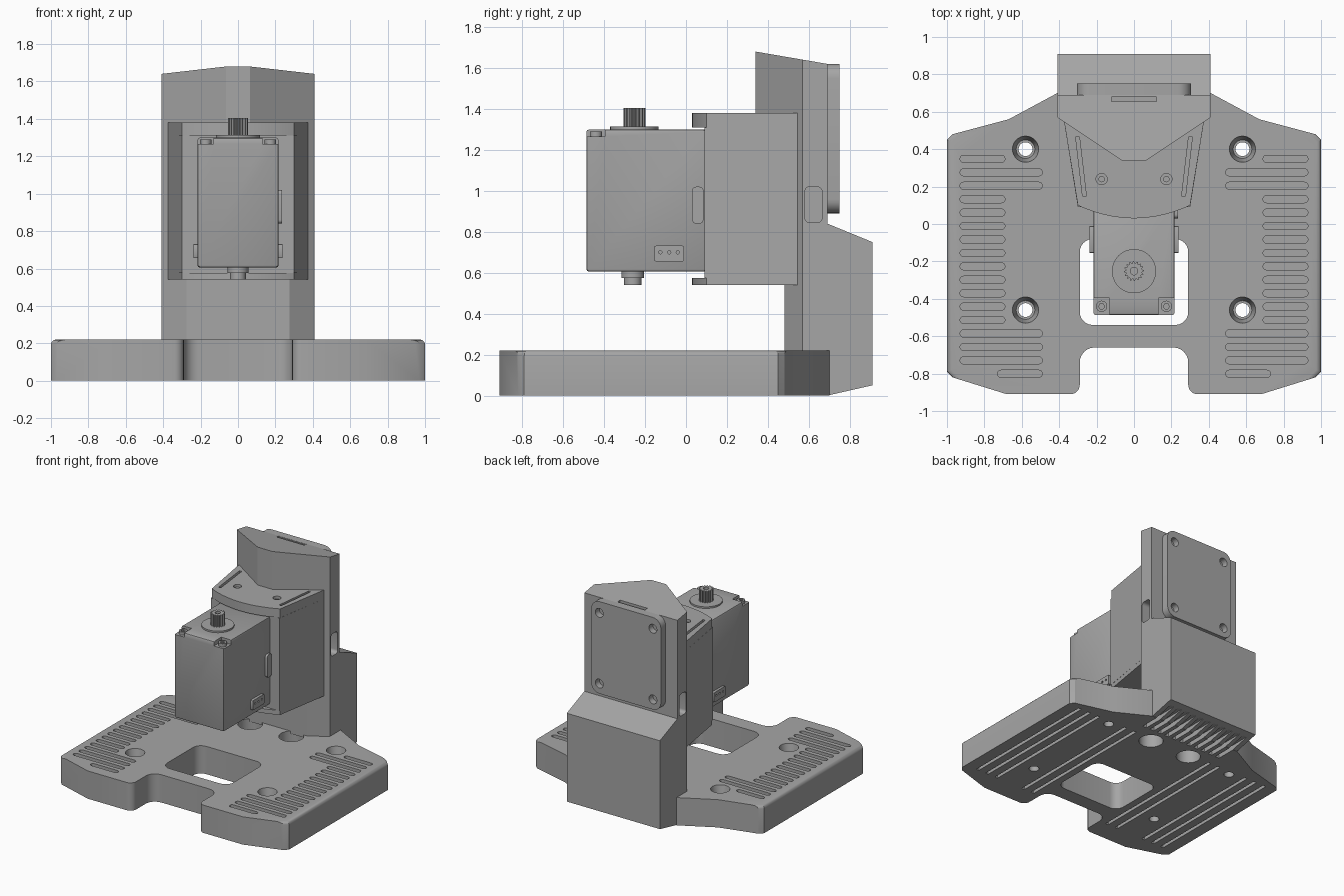
import bpy, bmesh, math
from mathutils import Matrix, Vector

old = bpy.data.objects.get("Cube")
if old:
    bpy.data.objects.remove(old)

grey = bpy.data.materials.new("plain grey")
grey.use_nodes = True
colour = (0.38, 0.38, 0.38, 1)
grey.diffuse_color = colour
grey.node_tree.nodes["Principled BSDF"].inputs["Base Color"].default_value = colour


# ---- helpers ----
def prism(bm, pts, a, b, axis="Z"):
    """Extrude a 2D outline from a to b along the axis."""
    place = {"X": lambda p, d: (d, p[0], p[1]),
             "Y": lambda p, d: (p[0], d, p[1]),
             "Z": lambda p, d: (p[0], p[1], d)}[axis]
    lo = [bm.verts.new(place(p, a)) for p in pts]
    hi = [bm.verts.new(place(p, b)) for p in pts]
    n = len(pts)
    faces = [bm.faces.new(lo[::-1]), bm.faces.new(hi)]
    faces += [bm.faces.new((lo[i], lo[(i + 1) % n], hi[(i + 1) % n], hi[i])) for i in range(n)]
    bmesh.ops.recalc_face_normals(bm, faces=faces)


def rounded(x0, x1, y0, y1, r, seg=6):
    pts = []
    corners = ((x1 - r, y1 - r), (x0 + r, y1 - r), (x0 + r, y0 + r), (x1 - r, y0 + r))
    for k, (cx, cy) in enumerate(corners):
        for i in range(seg + 1):
            t = math.pi / 2 * (k + i / seg)
            pts.append((cx + r * math.cos(t), cy + r * math.sin(t)))
    return pts


def rect(x0, x1, y0, y1):
    return [(x0, y0), (x1, y0), (x1, y1), (x0, y1)]


def circle(x, y, r, n=28):
    return [(x + r * math.cos(2 * math.pi * i / n), y + r * math.sin(2 * math.pi * i / n)) for i in range(n)]


def mirrored(half):
    return half + [(-x, y) for x, y in reversed(half)]


def cone(bm, x, y, r0, r1, z0, z1):
    bmesh.ops.create_cone(bm, cap_ends=True, segments=28, radius1=r0, radius2=r1, depth=z1 - z0,
                          matrix=Matrix.Translation((x, y, (z0 + z1) / 2)))


def make(name, bm):
    me = bpy.data.meshes.new(name)
    bm.to_mesh(me)
    bm.free()
    me.materials.append(grey)
    ob = bpy.data.objects.new(name, me)
    bpy.context.collection.objects.link(ob)
    return ob


def cut(ob, bm):
    cutter = make("cutter", bm)
    cutter.hide_render = True
    mod = ob.modifiers.new("cut", "BOOLEAN")
    mod.operation, mod.solver, mod.object = "DIFFERENCE", "EXACT", cutter
    bpy.context.view_layer.objects.active = ob
    bpy.ops.object.modifier_apply(modifier=mod.name)
    bpy.data.objects.remove(cutter)


def simple(name, *prisms):
    bm = bmesh.new()
    for p in prisms:
        prism(bm, *p)
    return make(name, bm)


SIDES = (-1, 1)
parts = []

# ---- base plate ----
notch = [(0.21 + 0.08 * math.sin(t), -0.74 + 0.08 * math.cos(t)) for t in [i * math.pi / 12 for i in range(7)]]
heel = [(0.24 + 0.05 + 0.05 * (1 - math.cos(t)), -0.86 - 0.05 * math.sin(t)) for t in [i * math.pi / 12 for i in range(7)]]
half = notch + heel + [(0.68, -0.91), (0.97, -0.82), (1, -0.79), (1, 0.45), (0.97, 0.48), (0.67, 0.56), (0.41, 0.7)]
bm = bmesh.new()
prism(bm, mirrored(half), 0, 0.22)
rim = [e for e in bm.edges if all(abs(v.co.x) > 0.96 and v.co.z > 0.2 for v in e.verts)]
bmesh.ops.bevel(bm, geom=rim, offset=0.025, segments=3, affect="EDGES", profile=0.5)
base = make("base_plate", bm)
parts.append(base)

bm = bmesh.new()
prism(bm, rounded(-0.29, 0.29, -0.54, -0.08, 0.07), -0.1, 0.4)
for s in SIDES:
    prism(bm, circle(s * 0.18, 0.41, 0.09), -0.1, 0.4)
    for y in (0.4, -0.46):
        prism(bm, circle(s * 0.58, y, 0.037), -0.1, 0.4)
    # vent slots in the top
    for row in range(17):
        y = 0.348 - row * 0.0718
        inner = 0.49 if row in (1, 2, 13, 14, 15, 16) else 0.69
        outer = 0.73 if row == 16 else 0.93
        x0, x1 = sorted((s * inner, s * outer))
        prism(bm, rounded(x0, x1, y - 0.019, y + 0.019, 0.0185, 4), 0.18, 0.4)
    # long grooves underneath
    for x in (0.36, 0.45, 0.71, 0.8, 0.89):
        prism(bm, rect(s * x - 0.013, s * x + 0.013, -0.74, 0.44), -0.1, 0.025)
cut(base, bm)
bm = bmesh.new()
for s in SIDES:
    for y in (0.4, -0.46):
        cone(bm, s * 0.58, y, 0.05, 0.07, 0.12, 0.2201)
cut(base, bm)


def foot_ribs():
    bm = bmesh.new()
    for i in range(11):
        x = (i - 5) * 0.07
        prism(bm, rect(x - 0.018, x + 0.018, 0.54, 0.86), -0.1, 0.04)
    return bm


cut(base, foot_ribs())

# ---- column with back foot ----
side = [(0.69, 0), (0.91, 0.05), (0.91, 0.75), (0.69, 0.84), (0.69, 1.62), (0.34, 1.68),
        (0.34, 0.6), (0.48, 0.6), (0.48, 0.2), (0.69, 0.2)]
column = simple("column", (side, -0.408, 0.408, "X"))
parts.append(column)
bm = bmesh.new()
for s in SIDES:
    prism(bm, [(s * x, y) for x, y in ((0.05, 0.33), (0.5, 0.63), (0.5, 0.2), (0.05, 0.2))], -0.1, 2)
    prism(bm, rounded(0.58, 0.665, 0.845, 1.02, 0.025), s * 0.3, s * 0.6, "X")
prism(bm, rect(-0.12, 0.12, 0.655, 0.685), 1.55, 2)
cut(column, bm)
cut(column, foot_ribs())

# ---- back mounting plate ----
plate = simple("back_plate", (rounded(-0.305, 0.305, 0.89, 1.62, 0.07), 0.68, 0.75, "Y"))
parts.append(plate)
bm = bmesh.new()
for s in SIDES:
    for z in (0.97, 1.53):
        prism(bm, circle(s * 0.235, z, 0.035), 0.7, 0.9, "Y")
cut(plate, bm)

# ---- arm block holding the motor ----
arc = [(0.3 * math.cos(t), 0.1 - 0.07 * math.sin(t)) for t in [i * math.pi / 16 for i in range(9)]]
arc = [(x, 0.03 + 0.07 * (x / 0.3) ** 2) for x, _ in arc]
lip = [(0.375, 0.555)] + arc + [(-x, y) for x, y in arc[-2::-1]] + [(-0.375, 0.555)]
block = [(0.375, 0.555), (0.3, 0.09), (-0.3, 0.09), (-0.375, 0.555)]
top = simple("arm_top", (lip, 1.31, 1.38))
parts += [top, simple("arm_block", (block, 0.575, 1.31)), simple("arm_bottom", (lip, 0.54, 0.575))]
bm = bmesh.new()
for s in SIDES:
    prism(bm, circle(s * 0.173, 0.24, 0.03), 1.33, 1.5)
    prism(bm, [(s * x, y) for x, y in ((0.255, 0.15), (0.275, 0.15), (0.312, 0.465), (0.292, 0.465))], 1.35, 1.5)
cut(top, bm)
parts.append(simple("arm_screws", *[(circle(s * 0.173, 0.24, 0.017), 1.32, 1.365) for s in SIDES]))

# ---- motor body ----
bm = bmesh.new()
prism(bm, rect(-0.217, 0.217, -0.487, 0.1), 0.605, 1.3)
bmesh.ops.bevel(bm, geom=bm.edges[:], offset=0.014, segments=2, affect="EDGES", profile=0.5)
motor = make("motor_body", bm)
parts.append(motor)
bm = bmesh.new()
for s in SIDES:
    x0, x1 = sorted((s * 0.13, s * 0.3))
    prism(bm, rect(x0, x1, -0.6, -0.395), 1.265, 1.4)
cut(motor, bm)
for s, tag in zip(SIDES, ("right", "left")):
    screw = simple("motor_screw_" + tag, (circle(s * 0.173, -0.44, 0.03), 1.23, 1.29))
    bm = bmesh.new()
    prism(bm, circle(s * 0.173, -0.44, 0.016, 6), 1.27, 1.4)
    cut(screw, bm)
    socket = simple("connector_" + tag, (rounded(-0.155, -0.01, 0.655, 0.732, 0.008, 2), s * 0.2, s * 0.238, "X"))
    bm = bmesh.new()
    for y in (-0.125, -0.082, -0.04):
        prism(bm, circle(y, 0.7, 0.008, 10), s * 0.225, s * 0.3, "X")
    cut(socket, bm)
    parts += [screw, socket]
parts.append(simple("side_bump", (rounded(0.03, 0.085, 0.84, 1.02, 0.02), 0.2, 0.236, "X")))

# ---- output shaft, gear and lower bearing ----
gear = [((0.053 if i % 4 < 2 else 0.043) * math.cos(i * math.pi / 32),
         -0.252 + (0.053 if i % 4 < 2 else 0.043) * math.sin(i * math.pi / 32)) for i in range(64)]
pinion = simple("output_gear", (gear, 1.3, 1.405))
bm = bmesh.new()
prism(bm, circle(0, -0.252, 0.02), 1.35, 1.5)
cut(pinion, bm)
parts += [pinion,
          simple("shaft_collar", (circle(0, -0.252, 0.118, 40), 1.29, 1.313)),
          simple("lower_bearing", (circle(0, -0.26, 0.055), 0.575, 0.62)),
          simple("lower_shaft", (circle(0, -0.26, 0.042), 0.54, 0.6))]

# ---- shading ----
bpy.ops.object.select_all(action="DESELECT")
for ob in parts:
    ob.select_set(True)
bpy.context.view_layer.objects.active = base
bpy.ops.object.shade_smooth_by_angle(angle=math.radians(30))
